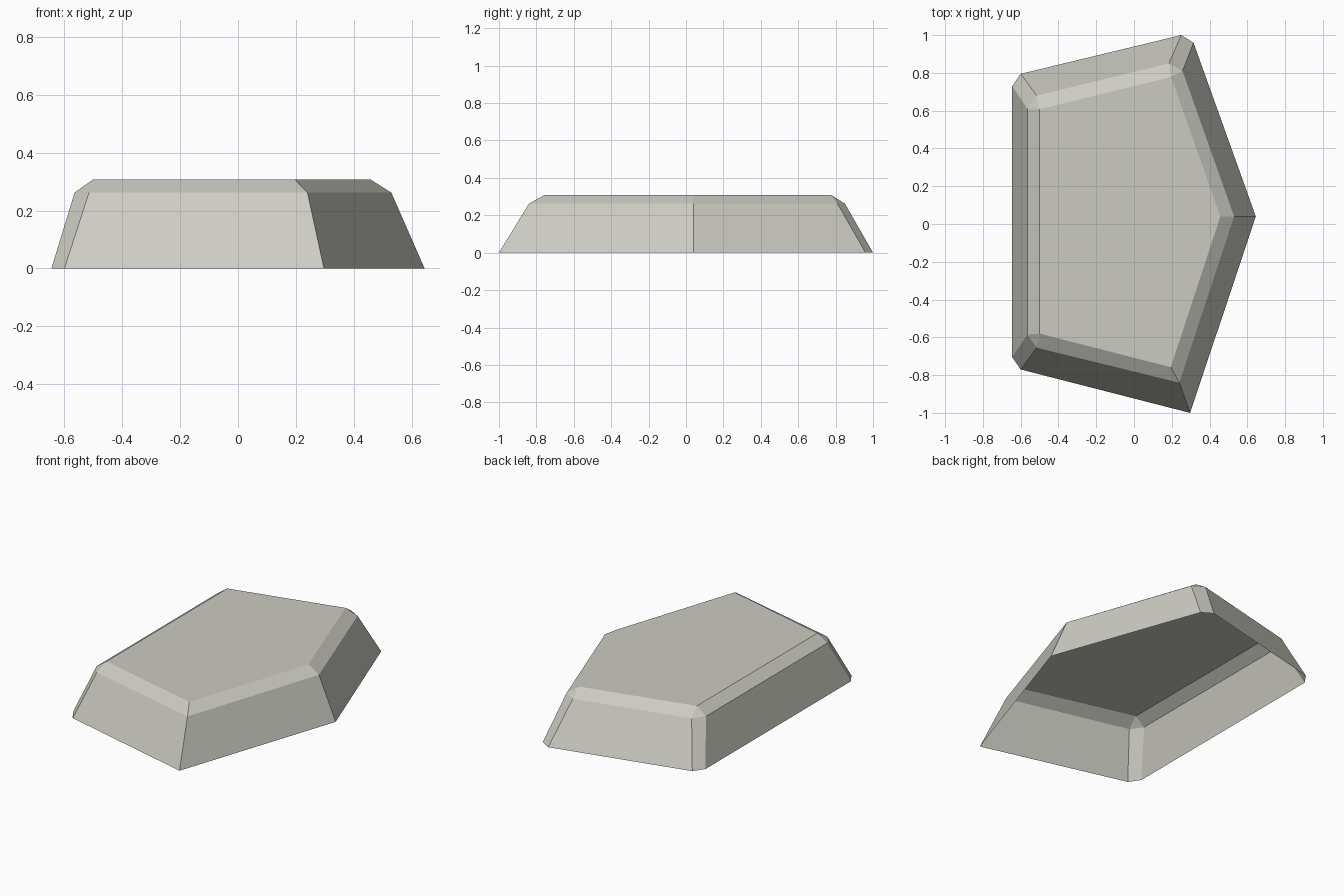
import bpy
import bmesh

cube = bpy.data.objects.get("Cube")
if cube:
    bpy.data.objects.remove(cube, do_unlink=True)

# Pale stone colour
stone = bpy.data.materials.new("pale_stone")
stone.use_nodes = True
colour = (0.60, 0.60, 0.54, 1.0)
stone.diffuse_color = colour
stone.node_tree.nodes["Principled BSDF"].inputs["Base Color"].default_value = colour

# Outlines, clockwise from the back of the long left-hand edge
base = [(-0.645, 0.73), (-0.60, 0.795), (0.25, 1.0), (0.315, 0.96),
        (0.645, 0.04), (0.297, -1.0), (-0.60, -0.77), (-0.645, -0.705)]
shoulder = [(-0.565, 0.61), (-0.515, 0.68), (0.185, 0.85), (0.257, 0.81),
            (0.53, 0.04), (0.24, -0.84), (-0.515, -0.655), (-0.565, -0.585)]
crown = [(-0.50, 0.608), (0.197, 0.778), (0.457, 0.04),
         (0.195, -0.758), (-0.50, -0.58)]
# Crown corner above each shoulder corner; chamfered corners share one
above = [0, 0, 1, 1, 2, 3, 4, 4]

bm = bmesh.new()


def ring(points, z):
    return [bm.verts.new((x, y, z)) for x, y in points]


low, mid, top = ring(base, 0), ring(shoulder, 0.262), ring(crown, 0.308)

# Sloping sides and bevelled rim; the underside stays open
count = len(base)
for i in range(count):
    j = (i + 1) % count
    bm.faces.new((low[i], low[j], mid[j], mid[i]))
    upper = [top[above[j]]]
    if above[i] != above[j]:
        upper.append(top[above[i]])
    bm.faces.new([mid[i], mid[j]] + upper)
bm.faces.new(top)

bmesh.ops.recalc_face_normals(bm, faces=bm.faces)
# Make sure the flat crown faces upward
bm.normal_update()
crown_face = max(bm.faces, key=lambda f: f.calc_center_median().z)
if crown_face.normal.z < 0:
    bmesh.ops.reverse_faces(bm, faces=bm.faces)

mesh = bpy.data.meshes.new("stone_slab")
bm.to_mesh(mesh)
bm.free()
mesh.materials.append(stone)
slab = bpy.data.objects.new("stone_slab", mesh)
bpy.context.collection.objects.link(slab)
